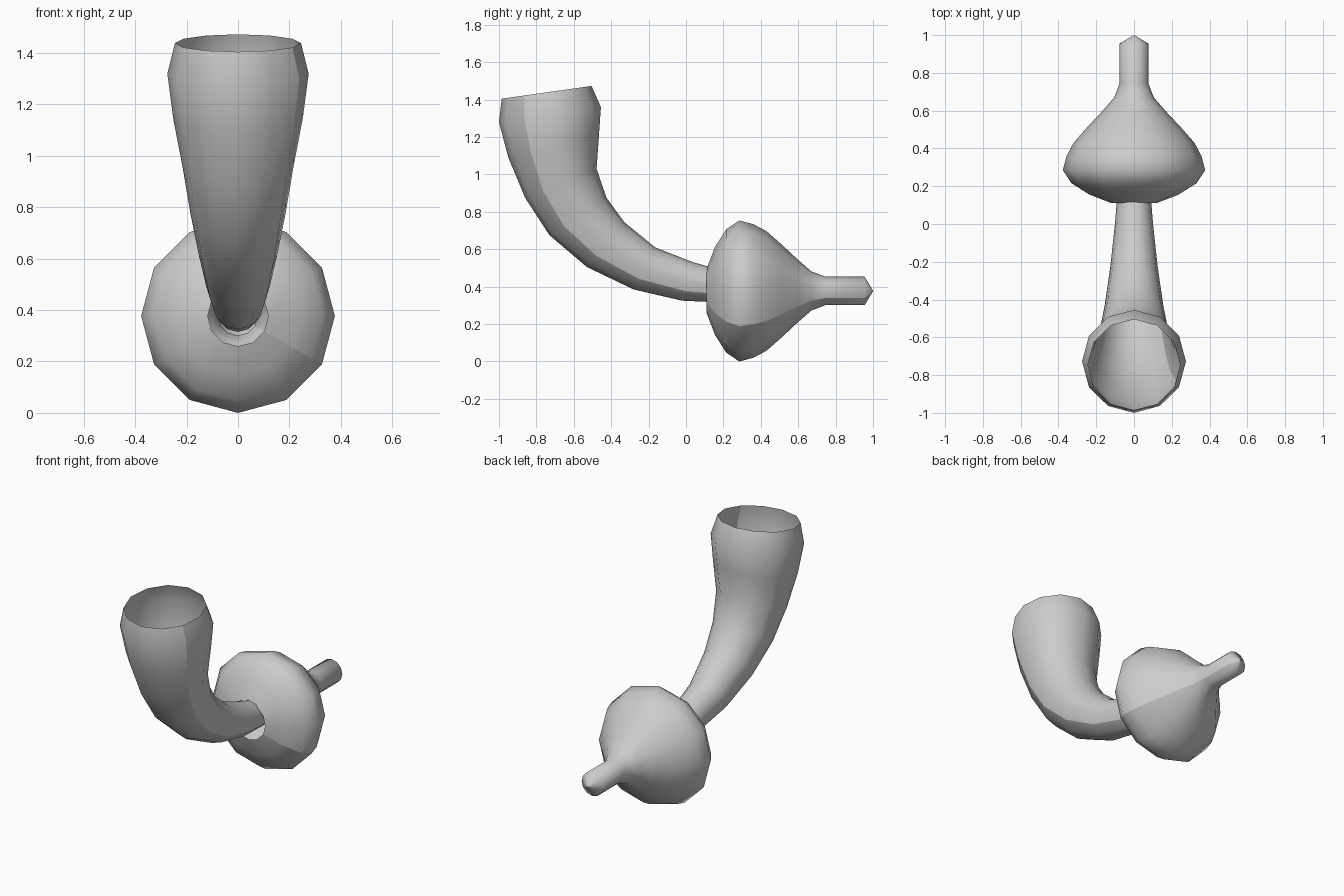
import bpy, math
from mathutils import Vector

if "Cube" in bpy.data.objects:
    bpy.data.objects.remove(bpy.data.objects["Cube"])

SIDES = 12
grey = bpy.data.materials.new("plain grey")
grey.diffuse_color = (0.6, 0.6, 0.6, 1)
grey.use_nodes = True
grey.node_tree.nodes["Principled BSDF"].inputs["Base Color"].default_value = grey.diffuse_color


def loft(name, rings):
    """Skin 12-sided rings (centre, half width in x, up half-vector), with an open seam at -30 degrees."""
    verts, faces = [], []
    n = SIDES + 1
    for centre, width, up in rings:
        for j in range(n):
            a = math.radians(-30) + math.tau * j / SIDES
            verts.append(centre + Vector((width * math.cos(a), 0, 0)) + up * math.sin(a))
    for i in range(len(rings) - 1):
        for j in range(SIDES):
            a, b = i * n + j, (i + 1) * n + j
            faces.append((a, b, b + 1, a + 1))
    mesh = bpy.data.meshes.new(name)
    mesh.from_pydata(verts, [], faces)
    mesh.materials.append(grey)
    for p in mesh.polygons:
        p.use_smooth = True
    obj = bpy.data.objects.new(name, mesh)
    bpy.context.collection.objects.link(obj)
    return obj


# Bulb with a thin stem: (y, radius) turned around the y axis, open at the front
profile = [(0.11, 0.118), (0.155, 0.235), (0.215, 0.33), (0.285, 0.377),
           (0.36, 0.357), (0.43, 0.32), (0.51, 0.25), (0.59, 0.175),
           (0.67, 0.105), (0.745, 0.076), (0.955, 0.076), (1.0, 0.002)]
loft("bulb_and_stem", [(Vector((0, y, 0.377)), r, Vector((0, 0, r))) for y, r in profile])

# Curved open horn: outer (y, z), inner (y, z), half width, from rim to bulb
sections = [
    ((-0.985, 1.405), (-0.505, 1.473), 0.245),
    ((-1.0, 1.28), (-0.455, 1.36), 0.275),
    ((-0.95, 1.09), (-0.466, 1.20), 0.252),
    ((-0.86, 0.875), (-0.478, 1.03), 0.215),
    ((-0.73, 0.675), (-0.425, 0.875), 0.185),
    ((-0.53, 0.505), (-0.33, 0.745), 0.155),
    ((-0.28, 0.385), (-0.165, 0.61), 0.125),
    ((-0.02, 0.325), (0.04, 0.53), 0.10),
    ((0.20, 0.315), (0.20, 0.485), 0.085),
]
rings = []
for outer, inner, width in sections:
    o, i = Vector((0, *outer)), Vector((0, *inner))
    rings.append(((o + i) / 2, width, (i - o) / 2))
loft("horn", rings)
